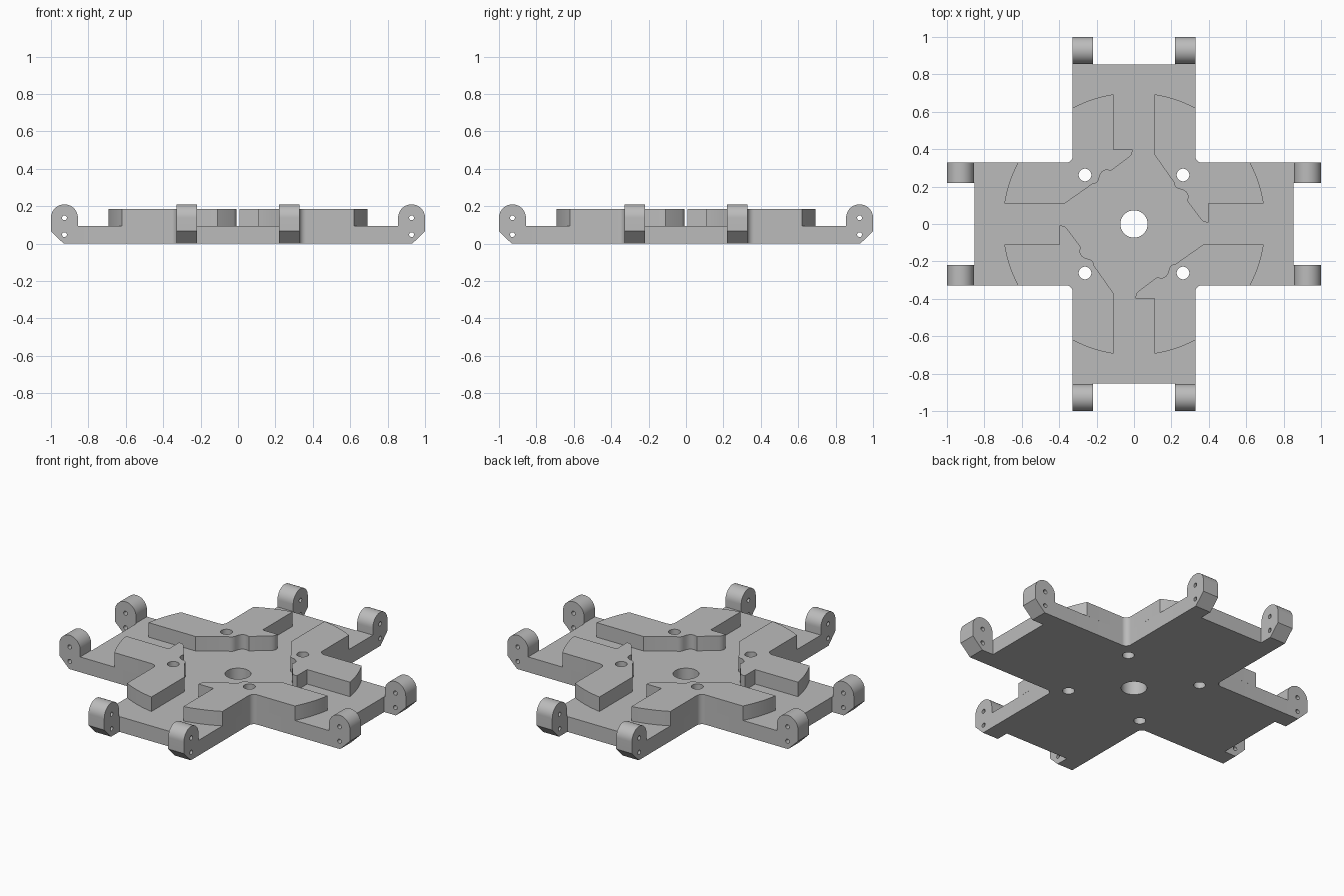
import bpy
import bmesh
from math import pi, sin, cos, atan2
from mathutils import Matrix

cube = bpy.data.objects.get("Cube")
if cube:
    bpy.data.objects.remove(cube, do_unlink=True)

grey = bpy.data.materials.new("light_grey")
grey.use_nodes = True
colour = (0.5, 0.5, 0.5, 1)
grey.diffuse_color = colour
grey.node_tree.nodes["Principled BSDF"].inputs["Base Color"].default_value = colour

HALF = 0.328      # half width of each arm
ARM = 0.852       # arm end
PLATE = 0.095     # plate thickness
TOP = 0.185       # top of the raised guides
FILLET = 0.035    # inner corner radius
RING = 0.702      # outer radius of the guides
BOLT = 0.262      # bolt hole offset


def arc(cx, cy, r, a0, a1, n=12):
    return [(cx + r * cos(a0 + (a1 - a0) * i / n),
             cy + r * sin(a0 + (a1 - a0) * i / n)) for i in range(n + 1)]


def circle(cx, cy, r, n=40):
    return arc(cx, cy, r, 0, 2 * pi, n)[:-1]


def turn(points, k):
    for _ in range(k):
        points = [(-y, x) for x, y in points]
    return points


def solid(name, loops, z0, z1, matrix=Matrix()):
    """Extrude an outline, with further loops as holes, from z0 to z1."""
    curve = bpy.data.curves.new(name, 'CURVE')
    curve.dimensions = '2D'
    curve.fill_mode = 'BOTH'
    curve.extrude = (z1 - z0) / 2
    for loop in loops:
        spline = curve.splines.new('POLY')
        spline.points.add(len(loop) - 1)
        for p, (x, y) in zip(spline.points, loop):
            p.co = (x, y, 0, 1)
        spline.use_cyclic_u = True
    helper = bpy.data.objects.new(name + "_outline", curve)
    bpy.context.collection.objects.link(helper)
    graph = bpy.context.evaluated_depsgraph_get()
    mesh = bpy.data.meshes.new_from_object(helper.evaluated_get(graph))
    bpy.data.objects.remove(helper, do_unlink=True)
    bpy.data.curves.remove(curve)

    bm = bmesh.new()
    bm.from_mesh(mesh)
    bmesh.ops.remove_doubles(bm, verts=bm.verts, dist=0.00005)
    bm.transform(matrix @ Matrix.Translation((0, 0, (z0 + z1) / 2)))
    bmesh.ops.recalc_face_normals(bm, faces=bm.faces)
    bm.to_mesh(mesh)
    bm.free()
    mesh.name = name
    mesh.materials.clear()
    mesh.materials.append(grey)
    obj = bpy.data.objects.new(name, mesh)
    bpy.context.collection.objects.link(obj)
    bpy.ops.object.select_all(action='DESELECT')
    obj.select_set(True)
    bpy.context.view_layer.objects.active = obj
    bpy.ops.object.shade_smooth_by_angle(angle=pi / 6)
    return obj


# Cross-shaped base plate with a centre hole and four bolt holes
c = HALF + FILLET
inner_corner = arc(c, c, FILLET, 1.5 * pi, pi)
quarter = [(ARM, -HALF), (ARM, HALF)] + inner_corner
outline = [p for k in range(4) for p in turn(quarter, k)]
bolts = [turn(circle(BOLT, BOLT, 0.034), k) for k in range(4)]
solid("base_plate", [outline, circle(0, 0, 0.073)] + bolts, 0, PLATE)

# Raised corner guides, one per quadrant
a_in, a_out = atan2(0.11, 0.693), atan2(HALF, 0.62)
guide = arc(0, 0, RING, a_in, a_out) + inner_corner
guide += arc(0, 0, RING, pi / 2 - a_out, pi / 2 - a_in)
guide += [(0.11, 0.37), (0.214, 0.222), (0.216, 0.208), (0.226, 0.195),
          (0.242, 0.187), (0.262, 0.183), (0.278, 0.172), (0.287, 0.158),
          (0.289, 0.143), (0.284, 0.124), (0.359, 0.024), (0.372, 0.013),
          (0.386, 0.009), (0.399, 0.009), (0.399, 0.11)]
for k in range(4):
    solid(f"corner_guide_{k + 1}", [turn(guide, k), bolts[k]], PLATE, TOP)

# Hinge lugs, a pair at the end of each arm
lug = [(ARM, 0), (0.932, 0), (1.0, 0.067)]
lug += arc(0.928, 0.138, 0.072, 0, pi, 24) + [(0.856, PLATE), (ARM, PLATE)]
pins = [circle(0.928, z, 0.013, 20) for z in (0.138, 0.048)]
upright = Matrix.Rotation(pi / 2, 4, 'X')
for k in range(4):
    spin = Matrix.Rotation(k * pi / 2, 4, 'Z')
    for side, z0 in (("a", 0.22), ("b", -HALF)):
        solid(f"hinge_lug_{k + 1}{side}", [lug] + pins,
              z0, z0 + HALF - 0.22, spin @ upright)
